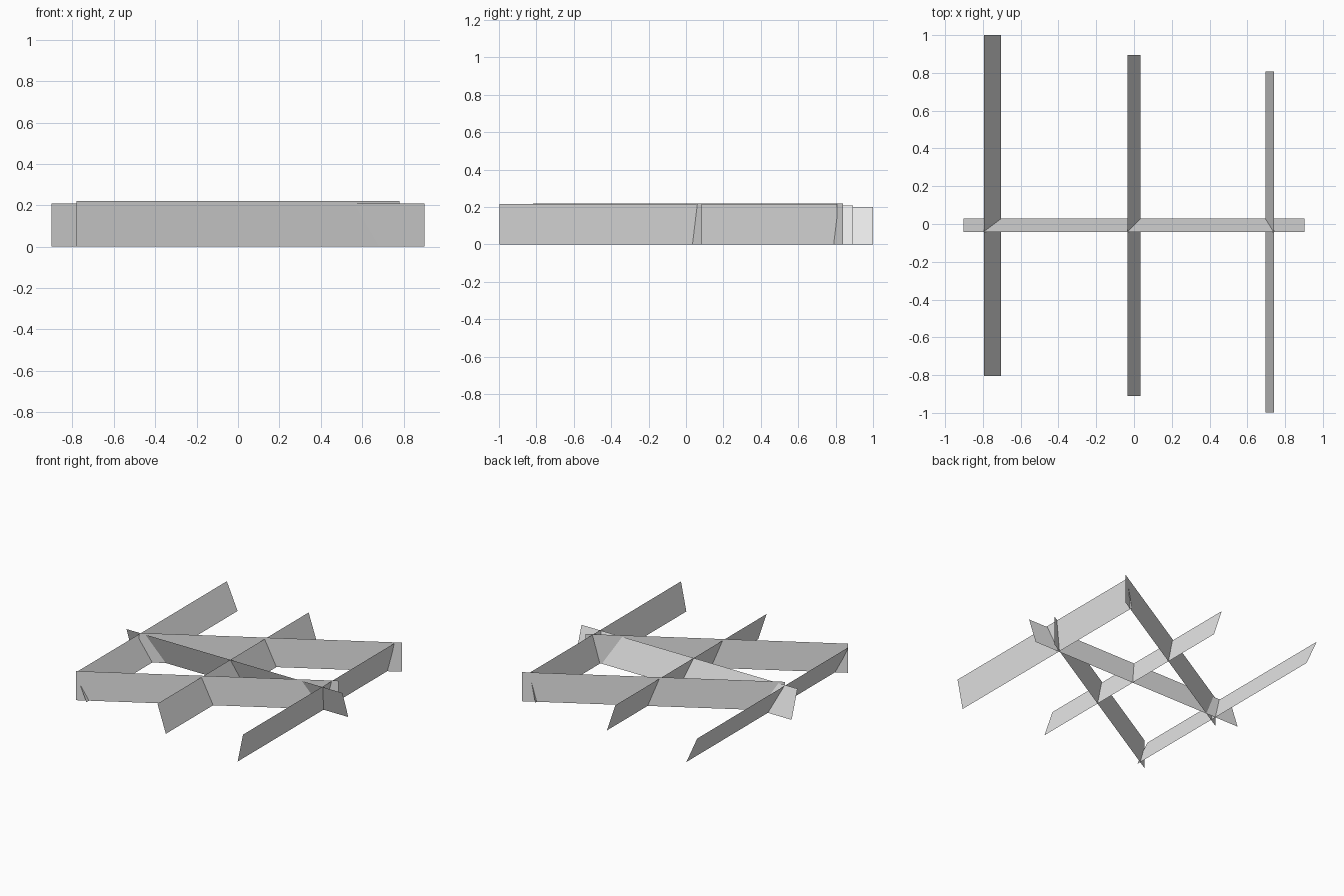
import bpy
import math
from mathutils import Vector

cube = bpy.data.objects.get("Cube")
if cube:
    bpy.data.objects.remove(cube)

LENGTH = 1.805
WIDTH = 0.22

grey = bpy.data.materials.new("plain_grey")
grey.use_nodes = True
grey.diffuse_color = (0.8, 0.8, 0.8, 1)
grey.node_tree.nodes["Principled BSDF"].inputs["Base Color"].default_value = (0.8, 0.8, 0.8, 1)


def strip(name, x, y, heading, lean=0.0):
    """Flat strip on edge; lean shifts its lower edge sideways from its upper edge."""
    angle = math.radians(heading)
    along = Vector((math.cos(angle), math.sin(angle), 0)) * LENGTH / 2
    side = Vector((-math.sin(angle), math.cos(angle), 0)) * lean / 2
    rise = Vector((0, 0, math.sqrt(WIDTH ** 2 - lean ** 2)))
    low, high = side, rise - side
    mesh = bpy.data.meshes.new(name)
    mesh.from_pydata([low - along, low + along, high + along, high - along], [], [(0, 1, 2, 3)])
    mesh.materials.append(grey)
    obj = bpy.data.objects.new(name, mesh)
    obj.location = (x, y, 0)
    bpy.context.collection.objects.link(obj)


# Three leaning strips running front to back
strip("right_strip", -0.749, 0.098, 90, -0.09)
strip("middle_strip", 0, -0.009, 90, -0.07)
strip("left_strip", 0.718, -0.095, 90, 0.045)

# One leaning strip running side to side
strip("cross_strip", 0, -0.007, 0, 0.07)

# Two upright diagonal strips
strip("front_diagonal_strip", 0, -0.367, 30)
strip("back_diagonal_strip", 0, 0.388, 30)
